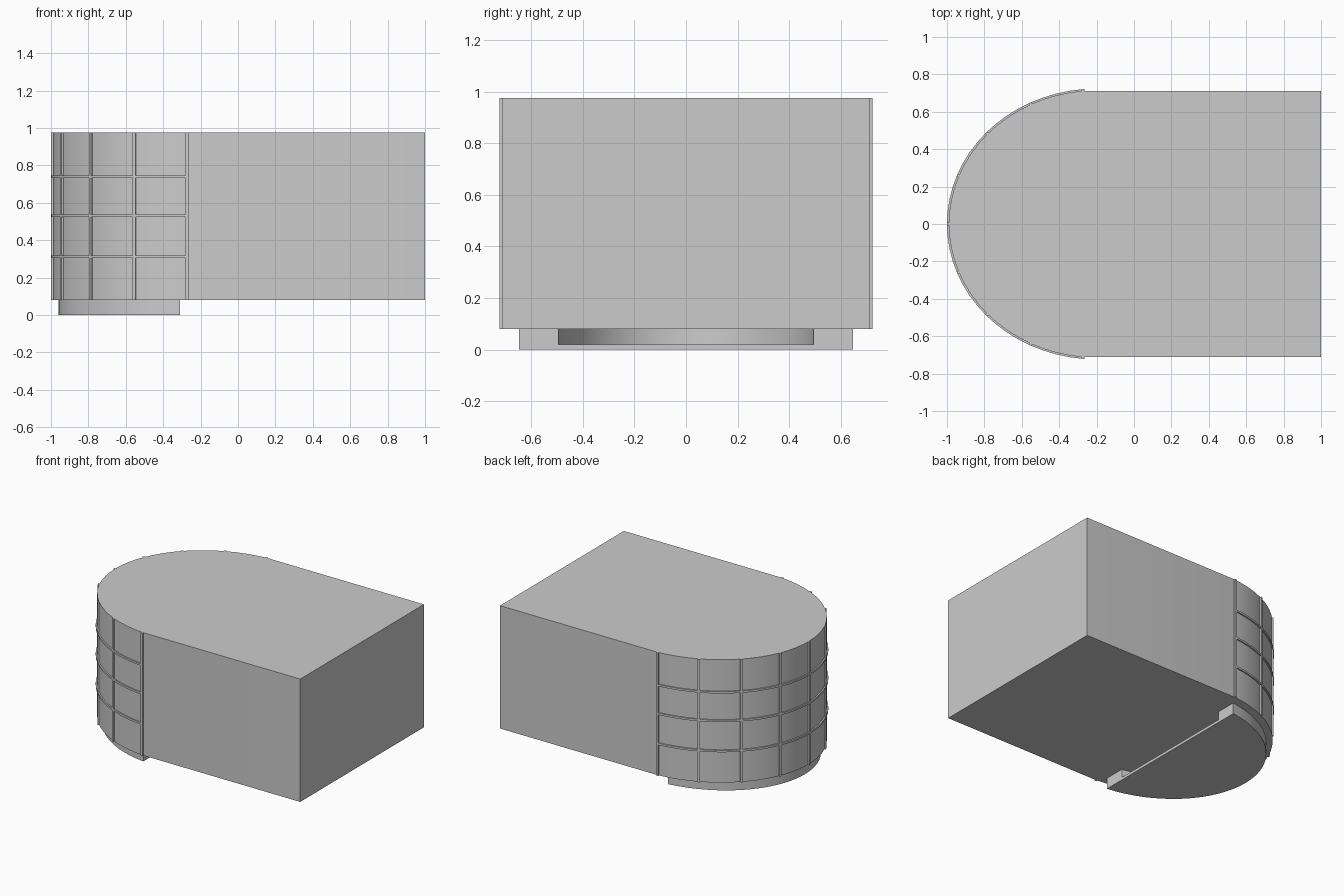
import bpy, bmesh, math

if "Cube" in bpy.data.objects:
    bpy.data.objects.remove(bpy.data.objects["Cube"])

CX, SEGS = -0.20, 32           # centre of the rounded bow, segments along it
Z0, Z1 = 0.08, 0.975
T0 = math.radians(5.2)         # bow starts just past the straight sides


def pt(t, a, b):
    """Point on the bow ellipse; t runs from +y side (0) to -y side (pi)."""
    return (CX - a * math.sin(t), b * math.cos(t))


def arc(a, b, t0, t1, n=SEGS):
    return [pt(t0 + (t1 - t0) * i / n, a, b) for i in range(n + 1)]


def prism(name, outline, z0, z1):
    """Extrude a plan outline between two heights."""
    bm = bmesh.new()
    face = bm.faces.new([bm.verts.new((x, y, z0)) for x, y in outline])
    ext = bmesh.ops.extrude_face_region(bm, geom=[face])
    for v in ext["geom"]:
        if isinstance(v, bmesh.types.BMVert):
            v.co.z = z1
    bmesh.ops.recalc_face_normals(bm, faces=bm.faces)
    mesh = bpy.data.meshes.new(name)
    bm.to_mesh(mesh)
    bm.free()
    ob = bpy.data.objects.new(name, mesh)
    bpy.context.collection.objects.link(ob)
    bpy.context.view_layer.objects.active = ob
    ob.select_set(True)
    bpy.ops.object.shade_smooth_by_angle(angle=math.radians(30))
    ob.select_set(False)
    return ob


def band(outer, inner, t0, t1, n=SEGS):
    """Closed curved strip between two ellipses."""
    return arc(*outer, t0, t1, n) + arc(*inner, t0, t1, n)[::-1]


# Main body: straight box with a rounded glazed bow
prism("body", [(1, 0.712)] + arc(0.79, 0.715, T0, math.pi - T0) + [(1, -0.712)], Z0, Z1)

# Window frame: horizontal bars around the bow
OUT, IN = (0.80, 0.724), (0.785, 0.71)
for i, z in enumerate((0.312, 0.532, 0.740)):
    prism(f"window_rail_{i}", band(OUT, IN, T0, math.pi - T0), z - 0.007, z + 0.007)

# Window frame: evenly spaced uprights
half = 0.010
for i in range(9):
    t = T0 + (math.pi - 2 * T0) * i / 8
    prism(f"window_upright_{i}", band(OUT, IN, t - half, t + half, 1), Z0, Z1)

# Plinth: floor slab and curved wall under the bow, open toward the back
PO, PI = (0.76, 0.654), (0.61, 0.503)
to = math.asin(0.11 / PO[0])
ti = math.asin(0.11 / PI[0])
outer = arc(*PO, to, math.pi - to)
prism("plinth_floor", outer, 0.0, 0.02)
prism("plinth_wall", outer + arc(*PI, ti, math.pi - ti)[::-1], 0.02, Z0)
